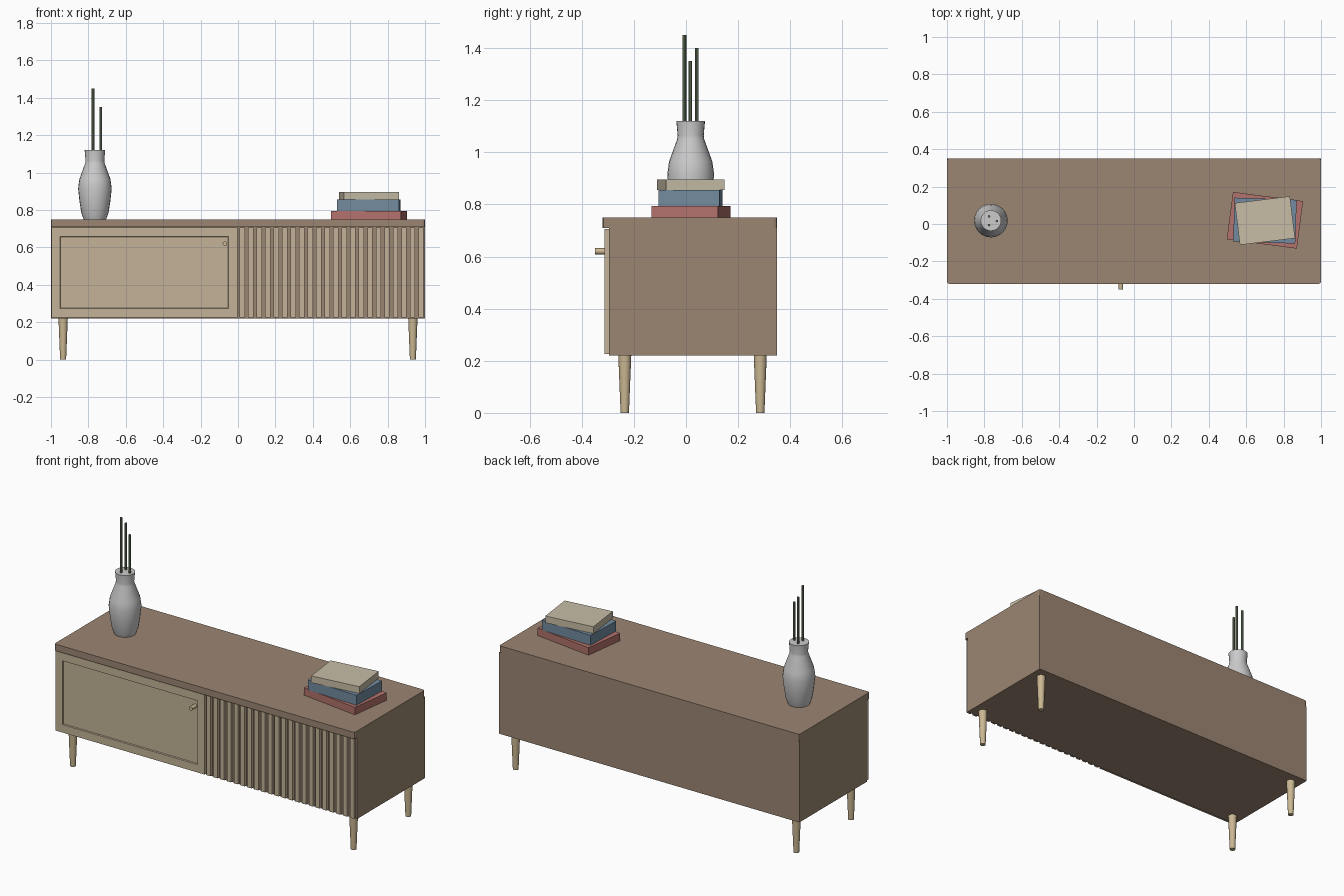
import bpy, bmesh
from math import radians, cos, sin, tau
from mathutils import Vector, Matrix

if "Cube" in bpy.data.objects:
    bpy.data.objects.remove(bpy.data.objects["Cube"])


def mat(name, rgb):
    m = bpy.data.materials.new(name)
    m.diffuse_color = (*rgb, 1)
    m.use_nodes = True
    m.node_tree.nodes["Principled BSDF"].inputs["Base Color"].default_value = m.diffuse_color
    return m


WOOD = mat("dark_wood", (0.33, 0.24, 0.17))
OAK = mat("light_wood", (0.55, 0.45, 0.31))
LEG = mat("leg_wood", (0.60, 0.48, 0.29))
RED = mat("red_cover", (0.45, 0.17, 0.15))
BLUE = mat("blue_cover", (0.17, 0.26, 0.35))
CREAM = mat("cream_cover", (0.57, 0.51, 0.38))
GREEN = mat("stem_green", (0.16, 0.22, 0.13))


def finish(bm, name, material=None):
    bmesh.ops.recalc_face_normals(bm, faces=bm.faces[:])
    me = bpy.data.meshes.new(name)
    bm.to_mesh(me)
    bm.free()
    if material:
        me.materials.append(material)
    ob = bpy.data.objects.new(name, me)
    bpy.context.collection.objects.link(ob)
    return ob


def box_bm(lo, hi):
    lo, hi = Vector(lo), Vector(hi)
    bm = bmesh.new()
    bmesh.ops.create_cube(bm, size=1, matrix=Matrix.Translation((lo + hi) / 2)
                          @ Matrix.Diagonal((*(hi - lo), 1)))
    return bm


def box(name, lo, hi, material):
    return finish(box_bm(lo, hi), name, material)


def lathe(name, profile, loc, sides, material=None, rot=Matrix()):
    """Capped solid of revolution from (radius, height) pairs."""
    bm = bmesh.new()
    rings = [[bm.verts.new((r * cos(tau * i / sides), r * sin(tau * i / sides), z))
              for i in range(sides)] for r, z in profile]
    for a, b in zip(rings, rings[1:]):
        for i in range(sides):
            j = (i + 1) % sides
            bm.faces.new((a[i], a[j], b[j], b[i]))
    bm.faces.new(rings[0])
    bm.faces.new(rings[-1])
    bm.transform(Matrix.Translation(loc) @ rot)
    ob = finish(bm, name, material)
    bpy.ops.object.select_all(action='DESELECT')
    ob.select_set(True)
    bpy.context.view_layer.objects.active = ob
    bpy.ops.object.shade_smooth_by_angle(angle=radians(35))
    return ob


# Cabinet body
box("cabinet_body", (-1, -0.295, 0.22), (1, 0.35, 0.71), WOOD)

# Top board with rounded upright corners
bm = box_bm((-1, -0.32, 0.71), (1, 0.35, 0.75))
upright = [e for e in bm.edges if abs(e.verts[0].co.z - e.verts[1].co.z) > 0.01]
bmesh.ops.bevel(bm, geom=upright, offset=0.012, segments=2, profile=0.5, affect='EDGES')
finish(bm, "top_board", WOOD)

# Left door with a recessed panel
bm = box_bm((-0.998, -0.313, 0.226), (-0.003, -0.293, 0.705))
bm.normal_update()
front = min(bm.faces, key=lambda f: f.calc_center_median().y)
bmesh.ops.inset_region(bm, faces=[front], thickness=0.067)
bmesh.ops.inset_region(bm, faces=[front], thickness=0.003, depth=-0.008)
finish(bm, "left_door", OAK)

# Door knob
lathe("door_knob", [(0.012, 0), (0.012, 0.042)], (-0.07, -0.308, 0.62), 16, LEG,
      Matrix.Rotation(radians(90), 4, 'X'))

# Vertical slats on the right door
COUNT = 22
for i in range(COUNT):
    x = (i + 0.5) / COUNT
    box(f"slat_{i + 1}", (x - 0.0135, -0.313, 0.226), (x + 0.0135, -0.293, 0.705), OAK)

# Tapered legs
for sx, side in ((-1, "left"), (1, "right")):
    for y, end in ((-0.235, "front"), (0.285, "back")):
        lathe(f"{end}_{side}_leg", [(0.016, 0), (0.025, 0.222)],
              (sx * 0.935, y, 0), 16, LEG)

# Vase
lathe("vase", [(0.06, 0), (0.073, 0.035), (0.083, 0.10), (0.09, 0.165), (0.083, 0.215),
               (0.052, 0.30), (0.05, 0.315), (0.055, 0.37)], (-0.765, 0.018, 0.75), 24)

# Stems in the vase
for i, (x, y, top) in enumerate(((-0.775, -0.006, 1.45), (-0.733, 0.016, 1.35),
                                 (-0.775, 0.041, 1.40))):
    lathe(f"stem_{i + 1}", [(0.007, 0.95), (0.007, top)], (x, y, 0), 8, GREEN)

# Stack of books
for name, w, d, z0, z1, turn, y, m in (
        ("bottom_book", 0.378, 0.256, 0.75, 0.795, -7.5, 0.02, RED),
        ("middle_book", 0.332, 0.234, 0.795, 0.855, -2, 0.018, BLUE),
        ("top_book", 0.297, 0.226, 0.855, 0.896, 7, 0.018, CREAM)):
    bm = box_bm((-w / 2, -d / 2, z0), (w / 2, d / 2, z1))
    bm.transform(Matrix.Translation((0.70, y, 0)) @ Matrix.Rotation(radians(turn), 4, 'Z'))
    finish(bm, name, m)
